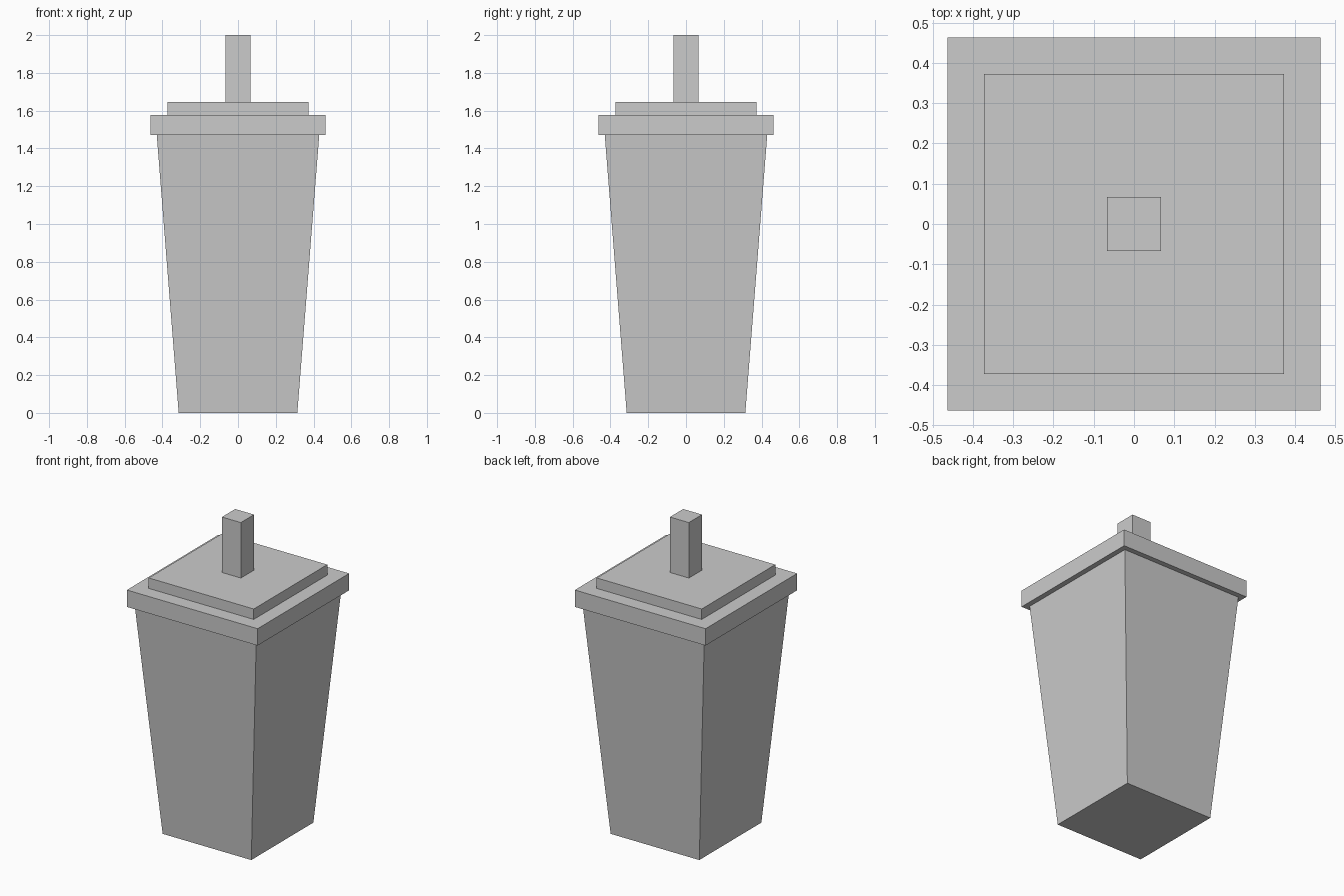
import bpy
import bmesh

cube = bpy.data.objects.get("Cube")
if cube:
    bpy.data.objects.remove(cube, do_unlink=True)

# Single plain grey
GREY = (0.6, 0.6, 0.6, 1.0)
grey = bpy.data.materials.new("plain_grey")
grey.use_nodes = True
grey.diffuse_color = GREY
for node in grey.node_tree.nodes:
    if node.type == 'BSDF_PRINCIPLED':
        node.inputs["Base Color"].default_value = GREY


def square_block(name, z_low, z_high, half_low, half_high):
    """Square block, tapered when the two half widths differ."""
    bm = bmesh.new()
    bmesh.ops.create_cube(bm, size=2)
    for v in bm.verts:
        top = v.co.z > 0
        half = half_high if top else half_low
        v.co = (v.co.x * half, v.co.y * half, z_high if top else z_low)
    mesh = bpy.data.meshes.new(name)
    bm.to_mesh(mesh)
    bm.free()
    mesh.materials.append(grey)
    obj = bpy.data.objects.new(name, mesh)
    bpy.context.collection.objects.link(obj)
    return obj


# Tapered cup, wide rim, raised lid and straw
square_block("cup_body", 0.0, 1.47, 0.314, 0.43)
square_block("lid_rim", 1.47, 1.578, 0.463, 0.463)
square_block("lid_top", 1.578, 1.645, 0.372, 0.372)
square_block("straw", 1.645, 2.0, 0.067, 0.067)
